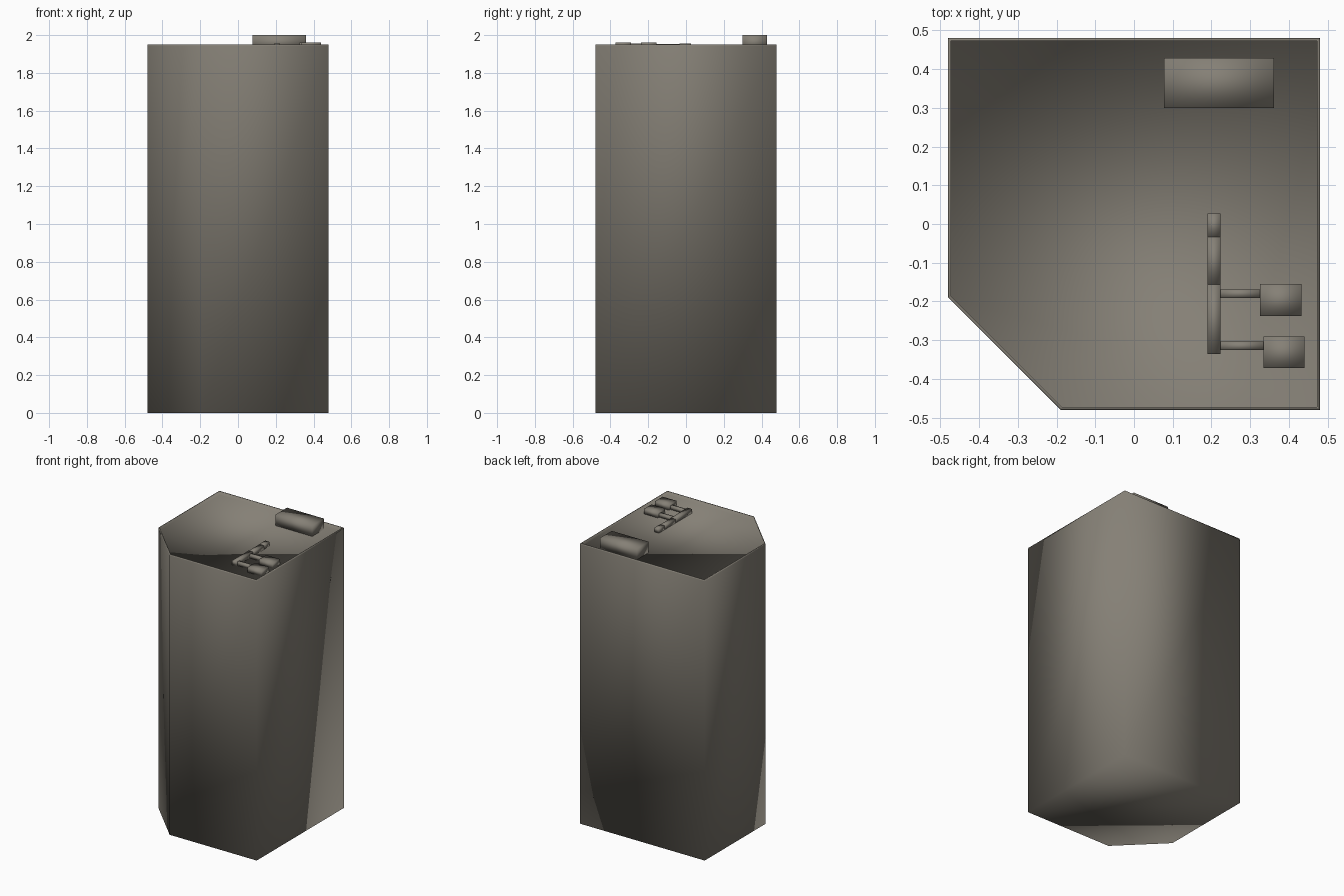
import bpy, bmesh, math

if "Cube" in bpy.data.objects:
    bpy.data.objects.remove(bpy.data.objects["Cube"])

grey = bpy.data.materials.new("warm_grey")
grey.diffuse_color = (0.235, 0.216, 0.181, 1)
grey.use_nodes = True
grey.node_tree.nodes["Principled BSDF"].inputs["Base Color"].default_value = grey.diffuse_color
FLOOR = 1.925


def finish(bm, name):
    bmesh.ops.recalc_face_normals(bm, faces=bm.faces)
    for f in bm.faces:
        f.smooth = True
    me = bpy.data.meshes.new(name)
    bm.to_mesh(me)
    bm.free()
    me.materials.append(grey)
    ob = bpy.data.objects.new(name, me)
    bpy.context.collection.objects.link(ob)
    return ob


def outline(d):
    """Square with one cut corner, inset by d."""
    a, k = 0.48 - d, 0.19 - d * (math.sqrt(2) - 1)
    return [(-k, -a), (a, -a), (a, a), (-a, a), (-a, -k)]


def box(name, x0, x1, y0, y1, top, bottom=FLOOR):
    bm = bmesh.new()
    bmesh.ops.create_cube(bm, size=1)
    for v in bm.verts:
        v.co.x = x1 if v.co.x > 0 else x0
        v.co.y = y1 if v.co.y > 0 else y0
        v.co.z = top if v.co.z > 0 else bottom
    return finish(bm, name)


# main tower with thin rim and slightly sunken roof
bm = bmesh.new()
rings = []
for d, z in [(0, 0), (0, 1.942), (0.002, 1.95), (0.008, 1.95), (0.008, FLOOR)]:
    rings.append([bm.verts.new((x, y, z)) for x, y in outline(d)])
for lo, hi in zip(rings, rings[1:]):
    for i in range(5):
        j = (i + 1) % 5
        bm.faces.new((lo[i], lo[j], hi[j], hi[i]))
bm.faces.new(rings[0][::-1])
bm.faces.new(rings[-1])
finish(bm, "tower_body")

# roof machine room
box("roof_housing", 0.077, 0.361, 0.30, 0.429, 2.0)

# roof ducts in three stepped lengths
for i, (y0, y1, top) in enumerate([(-0.336, -0.156, 1.955),
                                   (-0.156, -0.034, 1.953),
                                   (-0.034, 0.027, 1.955)]):
    box(f"main_duct_{i + 1}", 0.19, 0.223, y0, y1, top)

# two roof units with their branch ducts
for i, (x0, y0) in enumerate([(0.326, -0.237), (0.334, -0.372)]):
    box(f"roof_unit_{i + 1}", x0, x0 + 0.106, y0, y0 + 0.082, 1.96)
    box(f"branch_duct_{i + 1}", 0.223, x0, y0 + 0.046, y0 + 0.068, 1.95)
